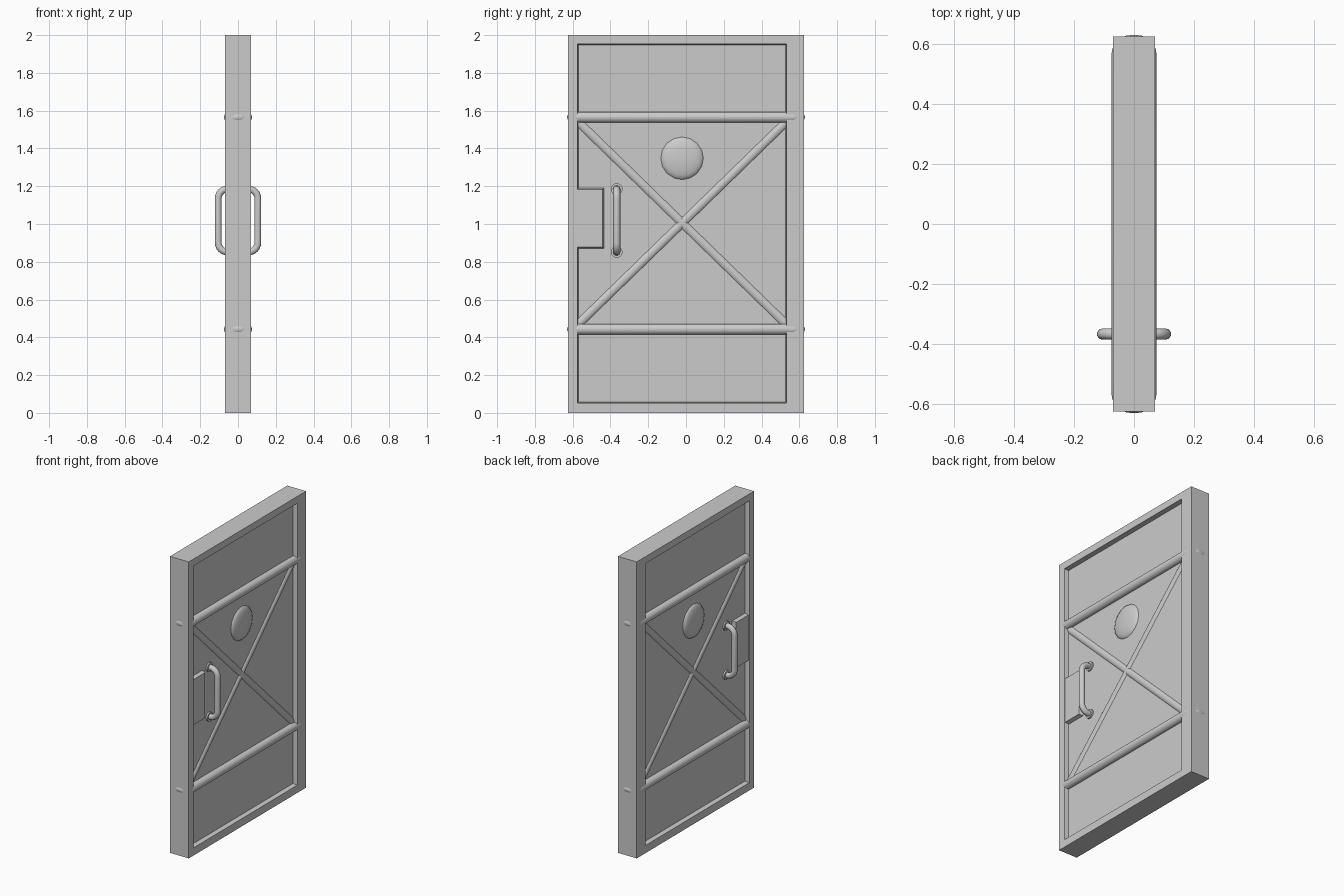
import bpy, bmesh, math
from mathutils import Vector, Matrix

if "Cube" in bpy.data.objects:
    bpy.data.objects.remove(bpy.data.objects["Cube"])


def finish(name, bm, smooth=True):
    bmesh.ops.recalc_face_normals(bm, faces=bm.faces)
    me = bpy.data.meshes.new(name)
    bm.to_mesh(me)
    bm.free()
    ob = bpy.data.objects.new(name, me)
    bpy.context.collection.objects.link(ob)
    if smooth:
        bpy.context.view_layer.objects.active = ob
        ob.select_set(True)
        bpy.ops.object.shade_smooth_by_angle(angle=math.radians(35))
        ob.select_set(False)
    return ob


def mirror_x(ob):
    ob.modifiers.new("both_sides", 'MIRROR').use_mirror_merge = False


def rod(bm, a, b, r, sides=16):
    a, b = Vector(a), Vector(b)
    rot = (b - a).to_track_quat('Z', 'Y').to_matrix().to_4x4()
    bmesh.ops.create_cone(bm, cap_ends=True, segments=sides, radius1=r, radius2=r,
                          depth=(b - a).length, matrix=Matrix.Translation((a + b) / 2) @ rot)


def tube(name, pts, r, cyclic=False):
    cu = bpy.data.curves.new(name, 'CURVE')
    cu.dimensions = '3D'
    cu.bevel_depth = r
    cu.bevel_resolution = 3
    sp = cu.splines.new('POLY')
    sp.points.add(len(pts) - 1)
    for p, co in zip(sp.points, pts):
        p.co = (*co, 1)
    sp.use_cyclic_u = cyclic
    sp.use_smooth = True
    ob = bpy.data.objects.new(name, cu)
    bpy.context.collection.objects.link(ob)


def arc(cx, cy, r, start, n=6):
    return [(cx + r * math.cos(start + i / n * math.pi / 2),
             cy + r * math.sin(start + i / n * math.pi / 2)) for i in range(n + 1)]


# door slab with a recessed panel on both faces
FACE, PANEL = 0.07, 0.04
bm = bmesh.new()


def rect(x, y0, y1, z0, z1):
    return [bm.verts.new((x, y, z)) for y, z in ((y0, z0), (y1, z0), (y1, z1), (y0, z1))]


def bridge(a, b):
    for i in range(4):
        j = (i + 1) % 4
        bm.faces.new((a[i], a[j], b[j], b[i]))


outers = []
for s in (1, -1):
    outer = rect(s * FACE, -0.625, 0.625, 0, 2)
    lip = rect(s * FACE, -0.575, 0.533, 0.052, 1.953)
    deep = rect(s * PANEL, -0.570, 0.528, 0.057, 1.948)
    bridge(outer, lip)
    bridge(lip, deep)
    bm.faces.new(deep)
    outers.append(outer)
bridge(*outers)
finish("door_slab", bm, smooth=False)

# horizontal bands wrapped around the door
for label, z in (("lower", 0.443), ("upper", 1.565)):
    path = []
    for k, (sx, sy) in enumerate(((1, 1), (-1, 1), (-1, -1), (1, -1))):
        path += arc(sx * 0.01, sy * 0.565, 0.035, k * math.pi / 2)
    tube(label + "_band", [(x, y, z) for x, y in path], 0.03, True)

# crossed braces
bm = bmesh.new()
for za, zb in ((0.465, 1.545), (1.545, 0.465)):
    rod(bm, (0.02, -0.575, za), (0.02, 0.535, zb), 0.03)
mirror_x(finish("cross_braces", bm))

# domed porthole
bm = bmesh.new()
bmesh.ops.create_uvsphere(bm, u_segments=16, v_segments=10, radius=0.113,
                          matrix=Matrix.Translation((PANEL, -0.021, 1.348))
                          @ Matrix.Diagonal((0.22, 1, 1, 1))
                          @ Matrix.Rotation(math.pi / 2, 4, 'Y'))
mirror_x(finish("porthole", bm))

# raised lock plate with sloped edges
bm = bmesh.new()
bridge(rect(0.035, -0.58, -0.434, 0.869, 1.191), top := rect(0.065, -0.58, -0.442, 0.877, 1.183))
bm.faces.new(top)
mirror_x(finish("lock_plate", bm, smooth=False))

# pull handles
HY = -0.367
for s, label in ((1, "right"), (-1, "left")):
    prof = [(0.03, 0.852)] + arc(0.055, 0.902, 0.05, -math.pi / 2) \
        + arc(0.055, 1.135, 0.05, 0) + [(0.03, 1.185)]
    tube(label + "_handle", [(s * x, HY, z) for x, z in prof], 0.019)

# handle mounting collars
bm = bmesh.new()
for z in (0.852, 1.185):
    rod(bm, (0.035, HY, z), (0.05, HY, z), 0.031)
mirror_x(finish("handle_collars", bm))
